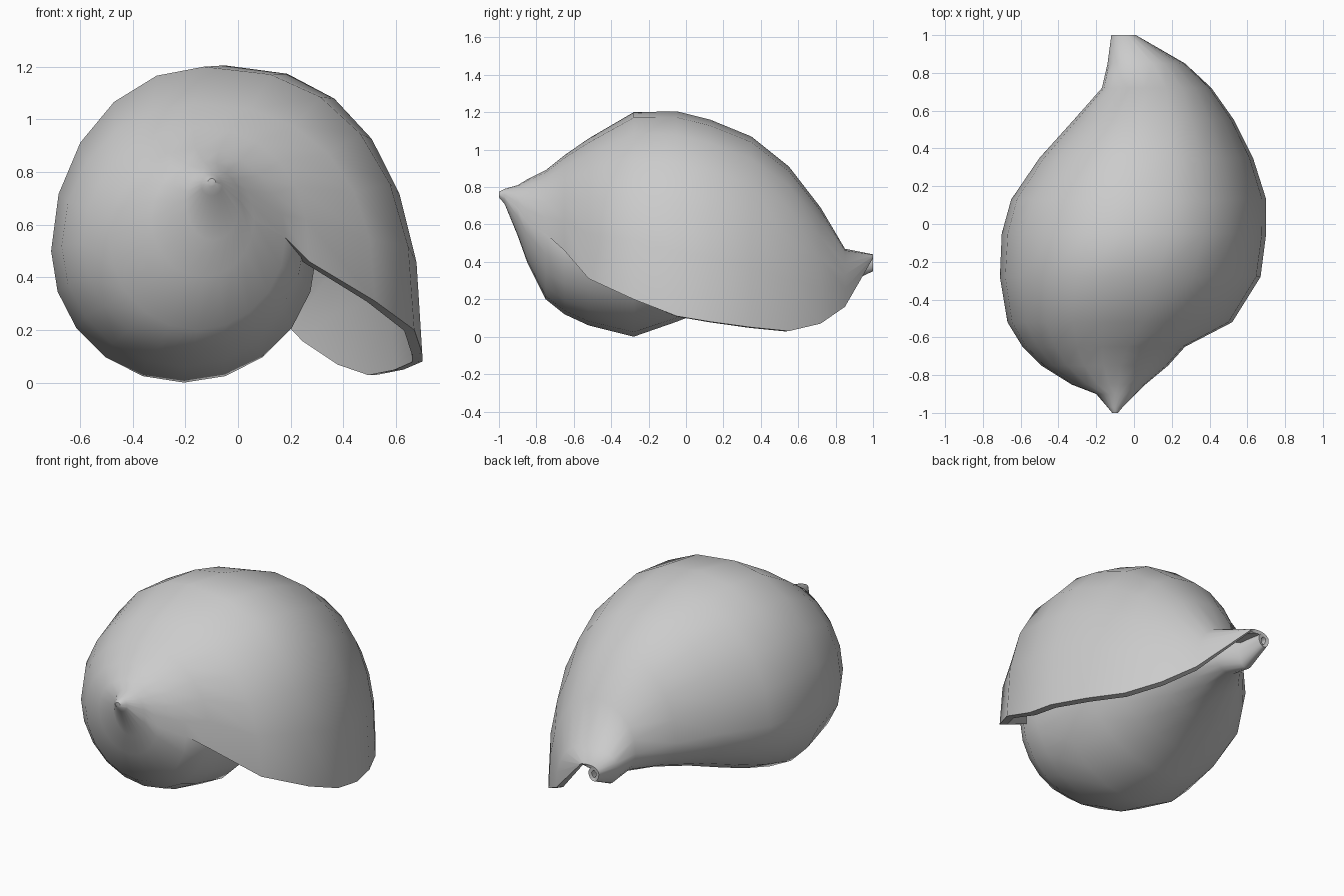
import bpy, bmesh
from math import sin, cos, pi

if "Cube" in bpy.data.objects:
    bpy.data.objects.remove(bpy.data.objects["Cube"])

# Cross-sections along the shell axis:
# y, left x, crown x, top z, middle z, bottom z, inner whorl x, lip x, lip z
SECTIONS = [
    (-1.0, -.115, -.10, .775, .76, .745, -.085, -.085, .76),
    (-.97, -.14, -.10, .79, .75, .71, -.06, -.06, .75),
    (-.90, -.20, -.10, .81, .69, .54, .01, .01, .69),
    (-.85, -.33, -.13, .84, .62, .40, .06, .06, .62),
    (-.75, -.49, -.16, .89, .55, .20, .18, .18, .55),
    (-.65, -.59, -.17, .97, .53, .12, .25, .27, .46),
    (-.52, -.67, -.17, 1.06, .52, .06, .27, .52, .31),
    (-.28, -.71, -.13, 1.20, .50, .00, .30, .67, .20),
    (-.05, -.70, -.05, 1.205, .50, .08, .29, .70, .11),
    (.13, -.65, -.03, 1.16, .50, .15, .26, .70, .08),
    (.35, -.50, .00, 1.07, .50, .23, .19, .63, .05),
    (.55, -.32, .03, .91, .47, .28, .11, .53, .03),
    (.72, -.17, .06, .69, .43, .30, .04, .41, .07),
    (.85, -.14, .02, .47, .39, .28, -.03, .27, .16),
    (1.0, -.12, -.06, .44, .40, .35, -.05, .01, .42),
]


def quarter(cx, cz, dx, dz, horizontal_first, n, power=2.0):
    """Quarter superellipse, from the x axis to the z axis or back."""
    pts = []
    for i in range(n):
        a = i / n * pi / 2
        c, s = (cos(a), sin(a)) if horizontal_first else (sin(a), cos(a))
        pts.append((cx + dx * c ** (2 / power), cz + dz * s ** (2 / power)))
    return pts


def spiral(row):
    """Open whorl: hidden inner curl, bottom, left, crown, hanging lip."""
    y, xl, xt, zt, zm, zb, xi, xlip, zlip = row
    bx = (xl + xi) / 2
    pts = quarter(bx, zm, (xi - bx) * .93, (zt - zm) * .8, True, 4)[:0:-1]
    pts += quarter(bx, zm, xi - bx, zb - zm, True, 5)
    pts += quarter(bx, zm, xl - bx, zb - zm, False, 5)
    pts += quarter(xt, zm, xl - xt, zt - zm, True, 5)
    # Crown is rounder near the apex, squarer over the flared lip
    power = 2.0 if y < -.7 else 2.35
    pts += quarter(xt, zlip, xlip - xt, zt - zlip, False, 6, power)
    pts.append((xlip, zlip))
    return [(x, y, z) for x, z in pts]


# Shell skin lofted through the whorl sections
bm = bmesh.new()
rings = [[bm.verts.new(p) for p in spiral(r)] for r in SECTIONS]
for a, b in zip(rings, rings[1:]):
    for j in range(len(a) - 1):
        bm.faces.new((a[j], a[j + 1], b[j + 1], b[j]))
# Closed pointed apex
bm.faces.new(rings[0][:2:-1])
mesh = bpy.data.meshes.new("shell")
bm.to_mesh(mesh)
bm.free()
shell = bpy.data.objects.new("shell", mesh)
bpy.context.collection.objects.link(shell)

# Wall thickness, fading away at the solid apex
n = len(rings[0])
wall = shell.vertex_groups.new(name="wall")
for i in range(len(SECTIONS)):
    w = 0.05 if i < 3 else 0.2 if i in (3, 4) else 0.5 if i == 14 else 1.0
    wall.add(list(range(i * n, i * n + n)), w, 'REPLACE')
solid = shell.modifiers.new("thickness", 'SOLIDIFY')
solid.thickness = 0.04
solid.offset = -1
solid.vertex_group = "wall"

bpy.context.view_layer.objects.active = shell
shell.select_set(True)
bpy.ops.object.modifier_apply(modifier="thickness")
bpy.ops.object.shade_smooth_by_angle(angle=0.9)
